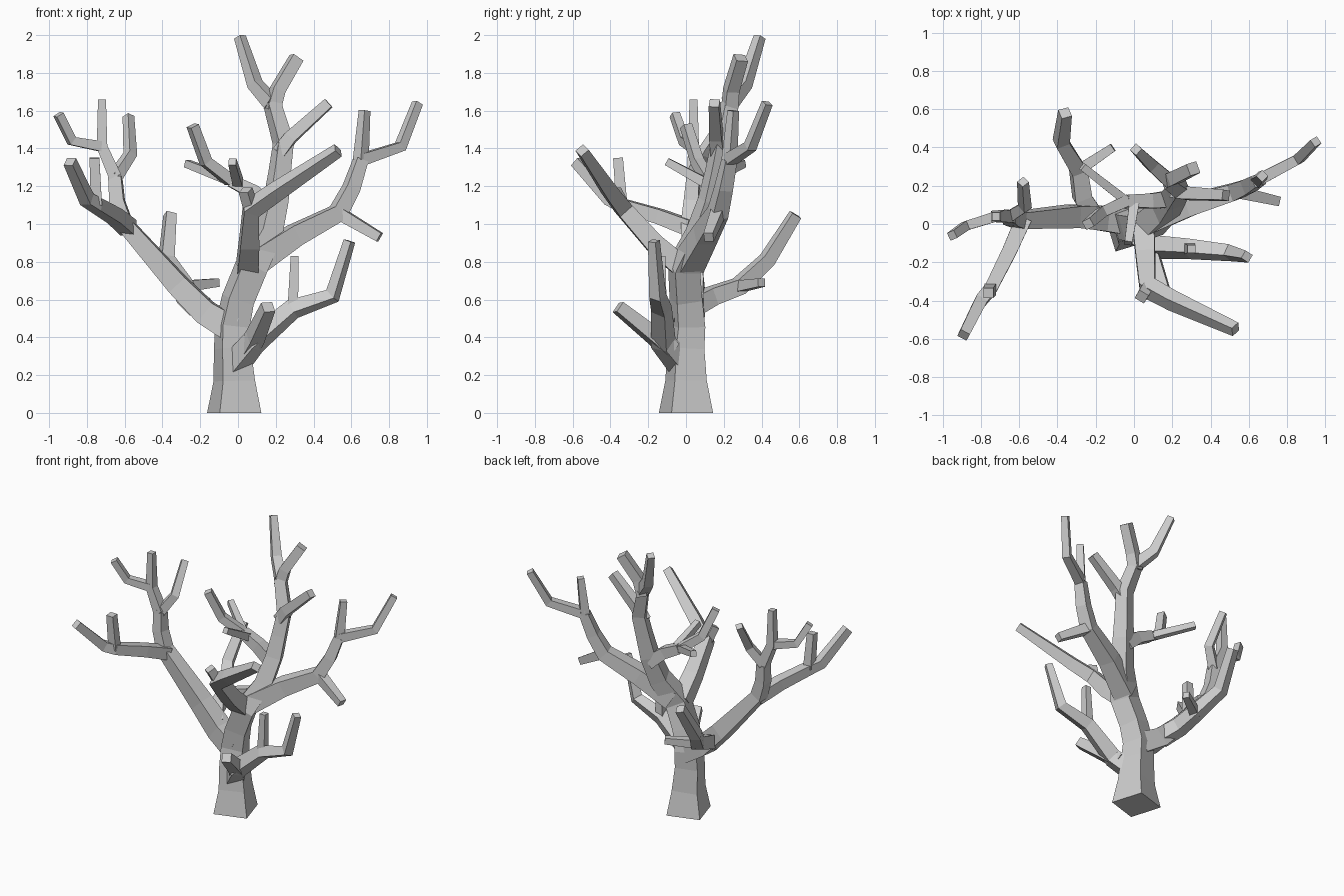
import bpy
import bmesh
from math import radians
from mathutils import Vector, Quaternion

default_cube = bpy.data.objects.get("Cube")
if default_cube:
    bpy.data.objects.remove(default_cube, do_unlink=True)

# One plain grey for the whole tree
bark = bpy.data.materials.new("bark_grey")
bark.use_nodes = True
bark_colour = (0.6, 0.6, 0.6, 1)
bark.diffuse_color = bark_colour
bark.node_tree.nodes["Principled BSDF"].inputs["Base Color"].default_value = bark_colour


def taper(points, start, end):
    """Half-widths shrinking from start to end along the length of the path."""
    lengths = [0]
    for previous, point in zip(points, points[1:]):
        lengths.append(lengths[-1] + (point - previous).length)
    return [start + (end - start) * length / lengths[-1] for length in lengths]


def limb(name, path, start=None, end=None, widths=None, twist=0):
    """Sweep a square section along a path, without twisting it at the bends."""
    points = [Vector(point) for point in path]
    widths = widths or taper(points, start, end)
    segments = [(b - a).normalized() for a, b in zip(points, points[1:])]
    tangents = [segments[0]]
    for before, after in zip(segments, segments[1:]):
        tangents.append((before + after).normalized())
    tangents.append(segments[-1])

    # Start with one pair of faces turned sideways
    side = tangents[0].cross(Vector((0, 0, 1)))
    if side.length < 0.1:
        side = Vector((1, 0, 0))
    side.normalize()
    side.rotate(Quaternion(tangents[0], radians(twist)))

    bm = bmesh.new()
    rings = []
    previous = tangents[0]
    for point, tangent, width in zip(points, tangents, widths):
        side.rotate(previous.rotation_difference(tangent))
        other = tangent.cross(side).normalized()
        corners = (side + other, other - side, -side - other, side - other)
        rings.append([bm.verts.new(point + corner * width) for corner in corners])
        previous = tangent

    # Walls between the rings, then flat cut ends
    for low, high in zip(rings, rings[1:]):
        for i in range(len(low)):
            j = (i + 1) % len(low)
            bm.faces.new((low[i], low[j], high[j], high[i]))
    bm.faces.new(list(reversed(rings[0])))
    bm.faces.new(rings[-1])
    bmesh.ops.recalc_face_normals(bm, faces=bm.faces[:])

    mesh = bpy.data.meshes.new(name)
    bm.to_mesh(mesh)
    bm.free()
    mesh.materials.append(bark)
    tree_part = bpy.data.objects.new(name, mesh)
    bpy.context.collection.objects.link(tree_part)
    return tree_part


# Shared forks where several limbs meet
low_fork = (.08, -.12, .37)
low_twig_fork = (.29, -.13, .55)
front_fork = (.07, -.33, 1.08)
right_fork = (.53, .17, 1.06)
right_top_fork = (.65, .23, 1.34)
crown_fork = (.18, .23, 1.64)
inner_fork = (-.04, .12, 1.23)
left_fork = (-.6, .02, 1)
left_top_fork = (-.65, .04, 1.25)
left_twig_fork = (-.72, .04, 1.41)
left_front_fork = (-.75, -.34, 1.1)
back_fork = (-.29, .28, .67)

# Trunk and the leading stem
limb("trunk",
     [(-.02, 0, 0), (-.02, 0, .17), (-.03, 0, .34), (-.03, .01, .46),
      (0, 0, .6), (.07, -.01, .77), (.16, .07, .94), (.2, .13, 1.12),
      (.22, .16, 1.27), (.24, .19, 1.43), crown_fork],
     widths=[.115, .088, .078, .074, .07, .07, .058, .052, .046, .043, .036],
     twist=17)
limb("crown_left_branch",
     [crown_fork, (.09, .31, 1.74), (.01, .39, 1.99)], .036, .023)
limb("crown_right_branch",
     [(.18, .23, 1.6), (.21, .24, 1.71), (.31, .29, 1.88)], .036, .032)
limb("crown_side_branch",
     [(.22, .17, 1.38), (.28, .16, 1.46), (.48, .15, 1.64)], .036, .027)

# Low front limb with its twigs
limb("low_limb",
     [(-.02, -.02, .25), low_fork, low_twig_fork,
      (.5, -.15, .62), (.59, -.17, .91)], .055, .023)
limb("low_upright_twig", [low_twig_fork, (.3, -.13, .83)], .028, .021)
limb("low_front_twig",
     [(.05, -.08, .33), (.09, -.16, .4), (.16, -.36, .56)], .045, .031)

# Front limb
limb("front_limb",
     [(.05, -.02, .77), (.06, -.17, .9), front_fork, (.2, -.4, 1.17),
      (.53, -.55, 1.39)], .056, .027)
limb("front_stub", [front_fork, (.04, -.38, 1.18)], .03, .028)

# Long limb on the +x side
limb("right_limb",
     [(.09, .02, .8), (.3, .1, .94), right_fork, (.6, .2, 1.19),
      right_top_fork], .066, .032)
limb("right_outer_branch",
     [right_top_fork, (.86, .34, 1.41), (.95, .43, 1.64)], .031, .022)
limb("right_upright_branch",
     [right_top_fork, (.67, .25, 1.6)], .03, .022)
limb("right_hanging_twig", [right_fork, (.75, .12, .93)], .033, .025)

# Inner limb from the leading stem
limb("inner_limb", [(.19, .13, 1.08), (.08, .12, 1.17), inner_fork], .045, .032)
limb("inner_upright_twig",
     [inner_fork, (-.17, .06, 1.33), (-.24, 0, 1.52)], .03, .025)
limb("inner_back_twig", [inner_fork, (-.27, .3, 1.32)], .024, .02)
limb("inner_front_twig", [(0, .1, 1.22), (-.03, -.1, 1.33)], .026, .02)

# Long limb on the -x side
limb("left_limb",
     [(-.02, .01, .44), (-.17, .03, .53), (-.32, .04, .68), left_fork,
      (-.64, .03, 1.12), left_top_fork], .07, .034)
limb("left_middle_branch",
     [left_top_fork, left_twig_fork, (-.72, .04, 1.66)], .034, .021)
limb("left_outer_branch",
     [left_twig_fork, (-.88, -.01, 1.44), (-.95, -.06, 1.58)], .027, .022)
limb("left_back_branch",
     [left_top_fork, (-.57, .09, 1.37), (-.58, .22, 1.57)], .03, .022)
limb("left_front_branch",
     [(-.58, .02, .98), (-.65, -.14, 1.04), left_front_fork,
      (-.8, -.4, 1.13), (-.89, -.58, 1.33)], .042, .027)
limb("left_front_twig",
     [left_front_fork, (-.76, -.36, 1.35)], .03, .026)

# Back limb off the -x side
limb("back_limb",
     [(-.2, .03, .56), (-.27, .14, .62), back_fork, (-.38, .43, .81),
      (-.36, .58, 1.05)], .05, .028)
limb("back_twig", [back_fork, (-.11, .4, .69)], .03, .022)
